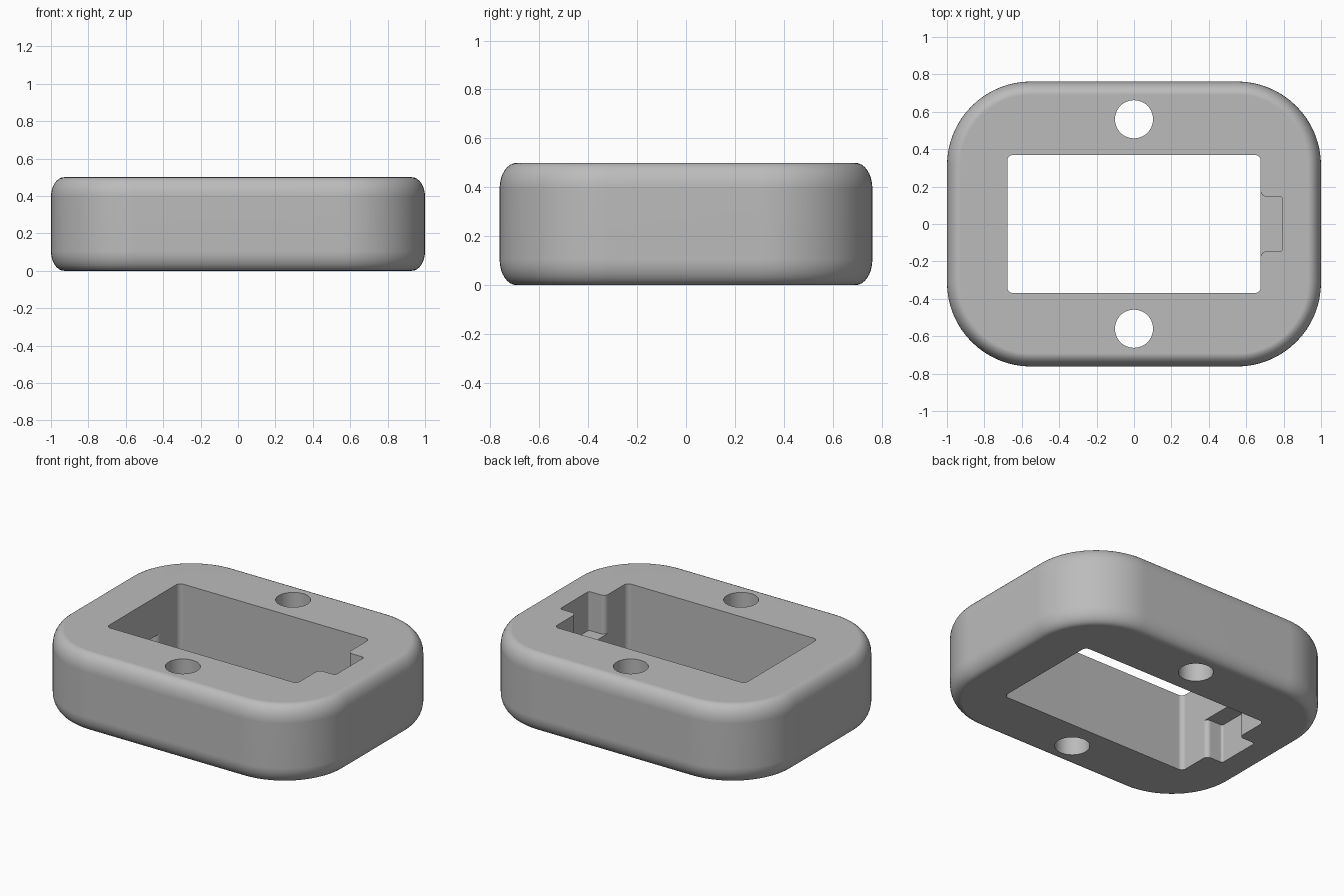
import bpy, bmesh
from math import sin, cos, pi

cube = bpy.data.objects.get("Cube")
if cube:
    bpy.data.objects.remove(cube, do_unlink=True)

HEIGHT = 0.5
MID = HEIGHT / 2

grey = bpy.data.materials.new("light_grey")
grey.use_nodes = True
grey.diffuse_color = (0.5, 0.5, 0.5, 1)
grey.node_tree.nodes["Principled BSDF"].inputs["Base Color"].default_value = (0.5, 0.5, 0.5, 1)


def arc(cx, cy, r, start, end, steps):
    angles = [start + (end - start) * i / steps for i in range(steps + 1)]
    return [(cx + r * cos(a), cy + r * sin(a)) for a in angles]


def rounded_rect(hx, hy, r, steps):
    points = []
    for i, (sx, sy) in enumerate(((1, 1), (-1, 1), (-1, -1), (1, -1))):
        points += arc(sx * (hx - r), sy * (hy - r), r, i * pi / 2, (i + 1) * pi / 2, steps)
    return points


def loft(name, layers):
    """Skin a stack of (outline, z) layers and cap both ends."""
    bm = bmesh.new()
    rings = [[bm.verts.new((x, y, z)) for x, y in outline] for outline, z in layers]
    n = len(rings[0])
    for low, high in zip(rings, rings[1:]):
        for i in range(n):
            j = (i + 1) % n
            bm.faces.new((low[i], low[j], high[j], high[i]))
    bm.faces.new(rings[0][::-1])
    bm.faces.new(rings[-1])
    bmesh.ops.recalc_face_normals(bm, faces=bm.faces)
    mesh = bpy.data.meshes.new(name)
    bm.to_mesh(mesh)
    bm.free()
    mesh.materials.append(grey)
    obj = bpy.data.objects.new(name, mesh)
    bpy.context.collection.objects.link(obj)
    return obj


def notch_outline(side):
    """Notch with flared mouth and small inner corner rounds."""
    wall, depth, half, flare, inner = 0.677, 0.794, 0.147, 0.03, 0.015
    top = [(0.6, half + flare)]
    top += arc(wall + flare, half + flare, flare, pi, 1.5 * pi, 6)
    top += arc(depth - inner, half - inner, inner, pi / 2, 0, 4)
    outline = top + [(x, -y) for x, y in reversed(top)]
    return [(side * x, y) for x, y in outline]


# Body: rounded block with softened top and bottom rims
RIM_IN, RIM_UP, STEPS = 0.07, 0.105, 8
layers = []
for i in range(STEPS + 1):
    a = i / STEPS * pi / 2
    inset = RIM_IN * (1 - sin(a))
    outline = rounded_rect(1 - inset, 0.762 - inset, 0.45 - inset, 16)
    layers.append((outline, RIM_UP * (1 - cos(a))))
layers += [(outline, HEIGHT - z) for outline, z in reversed(layers)]
body = loft("frame_body", layers)

# Cutters: window, two screw holes, upper right notch, lower left notch
window = rounded_rect(0.677, 0.369, 0.03, 6)
cutters = [loft("window_cutter", [(window, -0.1), (window, HEIGHT + 0.1)])]
for y in (-0.56, 0.56):
    hole = arc(0, y, 0.102, 0, 2 * pi, 48)[:-1]
    cutters.append(loft("hole_cutter", [(hole, -0.1), (hole, HEIGHT + 0.1)]))
for side, low, high in ((1, MID, HEIGHT + 0.1), (-1, -0.1, MID)):
    notch = notch_outline(side)
    cutters.append(loft("notch_cutter", [(notch, low), (notch, high)]))

bpy.ops.object.select_all(action='DESELECT')
bpy.context.view_layer.objects.active = body
body.select_set(True)
for cutter in cutters:
    cutter.hide_render = True
    cut = body.modifiers.new("cut", 'BOOLEAN')
    cut.operation = 'DIFFERENCE'
    cut.solver = 'EXACT'
    cut.object = cutter
    bpy.ops.object.modifier_apply(modifier=cut.name)
    bpy.data.objects.remove(cutter, do_unlink=True)

# Smooth rounds, flat caps
bpy.ops.object.shade_smooth_by_angle(angle=pi / 6)
weighted = body.modifiers.new("weighted_normals", 'WEIGHTED_NORMAL')
weighted.keep_sharp = True
